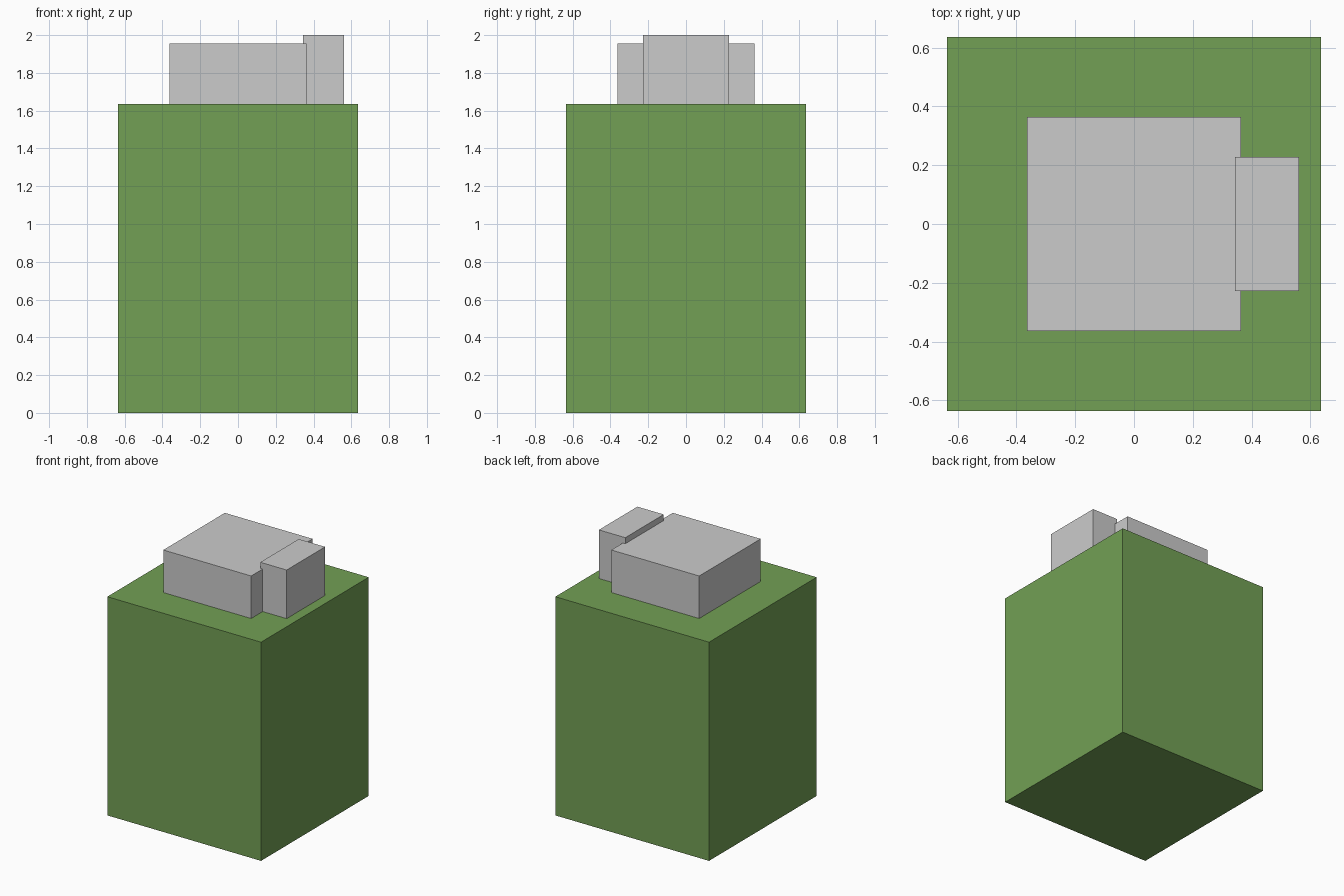
import bpy

if "Cube" in bpy.data.objects:
    bpy.data.objects.remove(bpy.data.objects["Cube"])


def box(name, lo, hi, material=None):
    center = [(a + b) / 2 for a, b in zip(lo, hi)]
    bpy.ops.mesh.primitive_cube_add(size=1, location=center)
    obj = bpy.context.object
    obj.name = name
    obj.scale = [b - a for a, b in zip(lo, hi)]
    bpy.ops.object.transform_apply(location=False, rotation=False, scale=True)
    if material:
        obj.data.materials.append(material)
    return obj


green = bpy.data.materials.new("green")
green.diffuse_color = (0.17, 0.35, 0.09, 1)
green.use_nodes = True
green.node_tree.nodes["Principled BSDF"].inputs["Base Color"].default_value = green.diffuse_color

U = 1 / 11        # the model's base module
TOP = 18 * U      # top of the container

# Square container
box("container_body", (-7 * U, -7 * U, 0), (7 * U, 7 * U, TOP), green)

# Lid block resting on the container
box("lid_block", (-4 * U, -4 * U, TOP), (4 * U, 4 * U, 21.5 * U))

# Taller side block, slightly sunk into the lid block
box("side_block", (3.78 * U, -2.5 * U, TOP), (6.18 * U, 2.5 * U, 22 * U))
